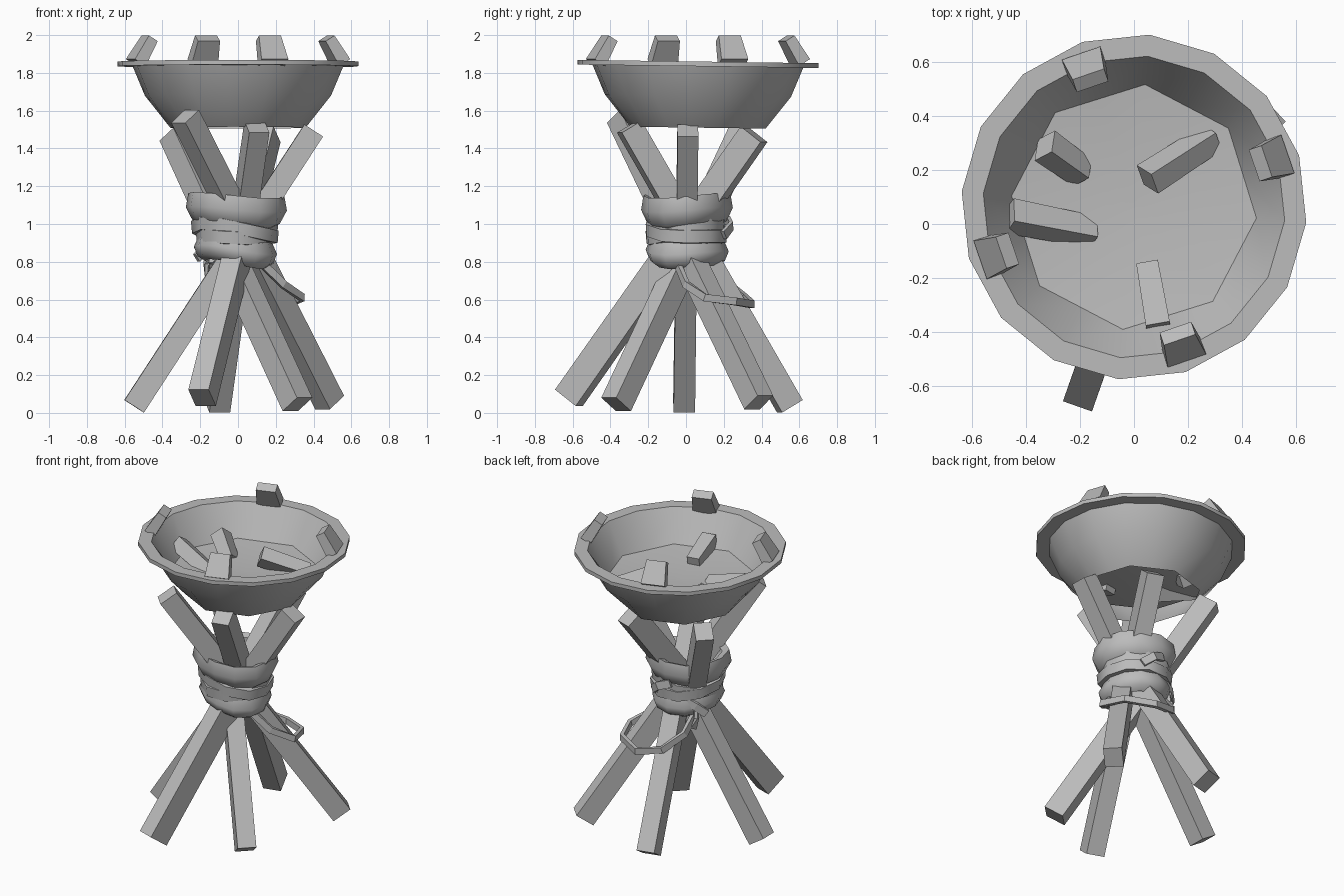
import bpy, bmesh
from math import sin, cos, pi, radians
from mathutils import Vector, Matrix

old = bpy.data.objects.get("Cube")
if old:
    bpy.data.objects.remove(old, do_unlink=True)

grey = bpy.data.materials.new("plain_grey")
grey.use_nodes = True
COLOUR = (0.5, 0.5, 0.5, 1)
grey.diffuse_color = COLOUR
grey.node_tree.nodes["Principled BSDF"].inputs["Base Color"].default_value = COLOUR


def finish(bm, name, smooth=0):
    bmesh.ops.recalc_face_normals(bm, faces=bm.faces)
    mesh = bpy.data.meshes.new(name)
    bm.to_mesh(mesh)
    bm.free()
    mesh.materials.append(grey)
    ob = bpy.data.objects.new(name, mesh)
    bpy.context.scene.collection.objects.link(ob)
    if smooth:
        bpy.ops.object.select_all(action="DESELECT")
        ob.select_set(True)
        bpy.context.view_layer.objects.active = ob
        bpy.ops.object.shade_smooth_by_angle(angle=radians(smooth))
    return ob


def skin(bm, rings, loop=False, caps=False):
    """Bridge a list of closed vertex rings with quads."""
    rings = [[bm.verts.new(p) for p in ring] for ring in rings]
    n = len(rings[0])
    pairs = list(zip(rings, rings[1:])) + ([(rings[-1], rings[0])] if loop else [])
    for a, b in pairs:
        for i in range(n):
            j = (i + 1) % n
            bm.faces.new((a[i], a[j], b[j], b[i]))
    if caps:
        bm.faces.new(rings[0][::-1])
        bm.faces.new(rings[-1])


def beam(name, start, end, width, depth, taper=1.0, roll=0):
    """Square bar whose width runs level before rolling, tapered to its end."""
    a, b = Vector(start), Vector(end)
    axis = (b - a).normalized()
    side = axis.cross(Vector((0, 0, 1))).normalized()
    side = Matrix.Rotation(radians(roll), 3, axis) @ side
    up = side.cross(axis)
    rings = []
    for c, s in ((a, 0.5), (b, 0.5 * taper)):
        rings.append([c + side * width * s * u + up * depth * s * v
                      for u, v in ((-1, -1), (1, -1), (1, 1), (-1, 1))])
    bm = bmesh.new()
    skin(bm, rings, caps=True)
    return finish(bm, name)


# Five crossed poles: foot, top, depth
poles = {
    "pole_right": ((-0.55, -0.01, 0.035), (0.40, 0.01, 1.495), 0.122),
    "pole_back": ((-0.19, -0.62, 0.08), (0.155, 0.36, 1.475), 0.145),
    "pole_back_side": ((0.315, -0.37, 0.045), (-0.34, 0.30, 1.475), 0.13),
    "pole_front_side": ((0.485, 0.385, 0.055), (-0.28, -0.345, 1.57), 0.125),
    "pole_front": ((-0.11, 0.55, 0.035), (0.10, -0.30, 1.515), 0.13),
}
for name, (low, high, depth) in poles.items():
    beam(name, low, high, 0.114, depth, 0.96)

# Bowl with flange; "faceted" rings pull every other point onto its chord
CX, CY, SIDES = 0.0, 0.063, 16
profile = [(0.36, 1.51, True), (0.495, 1.68, False), (0.56, 1.835, False),
           (0.64, 1.835, False), (0.64, 1.86, False), (0.56, 1.86, False),
           (0.455, 1.66, True), (0.25, 1.64, False), (0.01, 1.635, False)]
rings = []
for r, z, faceted in profile:
    ring = []
    for i in range(SIDES):
        t = 2 * pi * i / SIDES - 0.09
        k = r * (cos(pi / 8) if faceted and i % 2 else 1)
        y = k * sin(t)
        ring.append((CX + k * cos(t), CY + y, z - 0.014 * y))
    rings.append(ring)
bm = bmesh.new()
skin(bm, rings)
bm.faces.new([v for v in bm.verts][-SIDES:])
finish(bm, "bowl", 32)

# Four prongs leaning inward from the rim
for k in range(4):
    t = radians(19 + 90 * k)
    d = Vector((cos(t), sin(t), 0))
    c = Vector((CX, CY, 0))
    beam(f"prong_{k + 1}", c + d * 0.572 + Vector((0, 0, 1.855)),
         c + d * 0.495 + Vector((0, 0, 1.983)), 0.15, 0.07, 0.82)

# Wood chunks half sunk in the bowl: high end, sunken end, roll
chunks = [((0.05, 0.165, 1.72), (0.29, 0.32, 1.62), 35),
          ((-0.33, 0.29, 1.72), (-0.19, 0.19, 1.62), 45),
          ((-0.46, 0.03, 1.72), (-0.15, -0.03, 1.61), 55),
          ((0.09, -0.38, 1.71), (0.05, -0.15, 1.65), 0)]
for k, (a, b, roll) in enumerate(chunks):
    beam(f"wood_chunk_{k + 1}", a, b, 0.09, 0.10, 0.9, roll)


def wrap(name, profile, stretch, tilt, heading, wobble, loop=False, sides=12):
    """Uneven oval band around the poles, tilted towards a heading."""
    rings = []
    for r, z in profile:
        ring = []
        for i in range(sides):
            t = 2 * pi * i / sides
            k = r * (1 + wobble * sin(3 * t + heading))
            ring.append((k * stretch * cos(t) - 0.012, k / stretch * sin(t),
                         z + tilt * cos(t - heading) + 0.4 * wobble * sin(2 * t)))
        rings.append(ring)
    bm = bmesh.new()
    skin(bm, rings, loop=loop)
    return finish(bm, name, 45)


# Cloth binding and two crossing straps
wrap("upper_binding", [(0.20, 1.14), (0.242, 1.155), (0.255, 1.08), (0.22, 1.01), (0.18, 0.99)],
     1.05, 0.01, 2.6, 0.025)
wrap("lower_binding", [(0.18, 0.98), (0.19, 0.93), (0.22, 0.86), (0.20, 0.81), (0.16, 0.785)],
     1.0, 0.02, 3.4, 0.03)
strap = [(0.185, 0.92), (0.222, 0.925), (0.228, 0.99), (0.185, 1.00)]
wrap("strap_one", strap, 1.02, 0.035, 3.9, 0.03, loop=True, sides=10)
wrap("strap_two", [(r * 0.96, z) for r, z in strap], 1.0, 0.035, 1.2, 0.03, loop=True, sides=10)


def ribbon(name, points, height, thick):
    """Flat strip that follows a path, standing on edge."""
    pts = [Vector(p) for p in points]
    rings = []
    for i, p in enumerate(pts):
        axis = (pts[min(i + 1, len(pts) - 1)] - pts[max(i - 1, 0)]).normalized()
        side = axis.cross(Vector((0, 0, 1))).normalized()
        up = side.cross(axis)
        rings.append([p + side * thick * u / 2 + up * height * v / 2
                      for u, v in ((-1, -1), (1, -1), (1, 1), (-1, 1))])
    bm = bmesh.new()
    skin(bm, rings, caps=True)
    return finish(bm, name)


# Loose hanging loop and strap ends
ribbon("hanging_loop", [(0.12, -0.05, 0.80), (0.24, 0.00, 0.68), (0.34, 0.10, 0.61),
                        (0.29, 0.26, 0.59), (0.12, 0.35, 0.575), (-0.04, 0.31, 0.61),
                        (-0.13, 0.20, 0.70), (-0.14, 0.10, 0.81)], 0.04, 0.025)
ribbon("strap_end", [(-0.10, 0.16, 0.90), (-0.17, 0.14, 0.87), (-0.22, 0.10, 0.82)], 0.05, 0.02)
ribbon("strap_tail", [(-0.15, 0.12, 0.86), (-0.17, 0.13, 0.79), (-0.155, 0.14, 0.72)], 0.035, 0.02)
ribbon("strap_knot", [(0.10, 0.20, 0.94), (0.04, 0.24, 0.99), (-0.04, 0.22, 1.02)], 0.05, 0.02)
